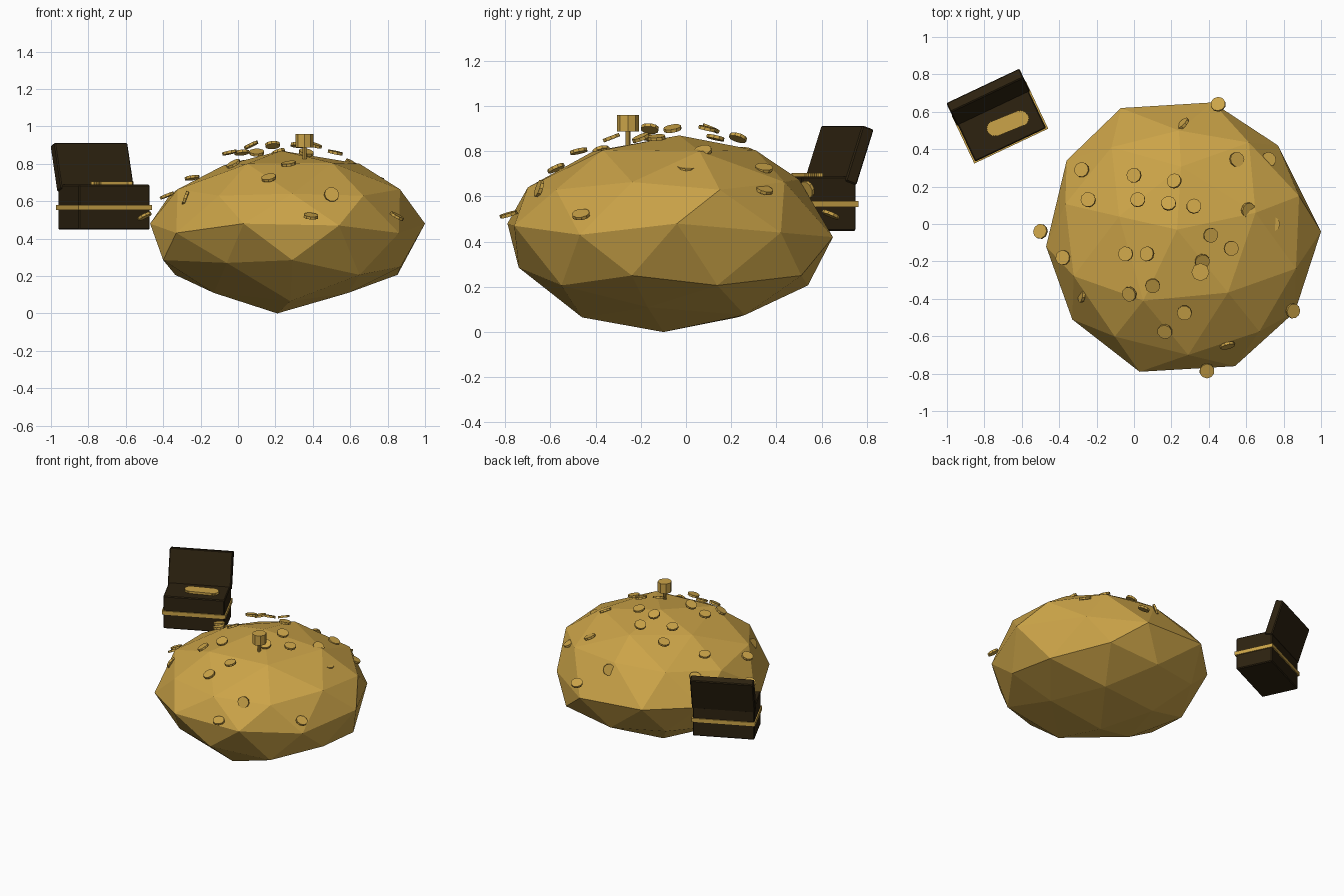
import bpy, bmesh, math, random
from mathutils import Matrix, Vector

if "Cube" in bpy.data.objects:
    bpy.data.objects.remove(bpy.data.objects["Cube"])

random.seed(7)


def material(name, rgb):
    m = bpy.data.materials.new(name)
    m.diffuse_color = (*rgb, 1)
    m.use_nodes = True
    m.node_tree.nodes["Principled BSDF"].inputs["Base Color"].default_value = m.diffuse_color
    return m


GOLD = material("gold", (0.60, 0.37, 0.065))
WOOD = material("dark wood", (0.026, 0.016, 0.005))


def finish(name, bm, mat, matrix=None):
    if matrix is not None:
        bmesh.ops.transform(bm, matrix=matrix, verts=bm.verts)
    me = bpy.data.meshes.new(name)
    bm.to_mesh(me)
    bm.free()
    me.materials.append(mat)
    ob = bpy.data.objects.new(name, me)
    bpy.context.collection.objects.link(ob)
    return ob


def cylinder(name, r, h, sides, mat, matrix):
    bm = bmesh.new()
    bmesh.ops.create_cone(bm, cap_ends=True, segments=sides, radius1=r, radius2=r, depth=h)
    return finish(name, bm, mat, matrix)


def box(name, size, mat, matrix, bevel=0.0):
    bm = bmesh.new()
    bmesh.ops.create_cube(bm, size=1)
    bmesh.ops.scale(bm, vec=size, verts=bm.verts)
    if bevel:
        bmesh.ops.bevel(bm, geom=bm.edges[:], offset=bevel, segments=1, affect='EDGES')
    return finish(name, bm, mat, matrix)


# Treasure mound: faceted ellipsoid with uneven corners
CENTRE = Vector((0.265, -0.07, 0.435))
RADII = Vector((0.735, 0.717, 0.435))
CORNERS = [
    # rim
    (1.0, -0.04, 0.48), (0.77, 0.42, 0.44), (0.42, 0.65, 0.42), (-0.07, 0.62, 0.45),
    (-0.36, 0.34, 0.44), (-0.47, -0.12, 0.48), (-0.33, -0.51, 0.43),
    (0.03, -0.79, 0.48), (0.54, -0.76, 0.47), (0.86, -0.47, 0.43),
    # underside
    (0.21, -0.10, 0.0), (0.29, -0.74, 0.285), (-0.06, -0.60, 0.27), (-0.40, -0.29, 0.285),
    (0.87, -0.24, 0.25), (0.59, -0.17, 0.11), (-0.13, -0.20, 0.11), (0.28, -0.46, 0.065),
    (0.47, 0.26, 0.075), (0.63, 0.51, 0.25),
    # top
    (0.23, -0.03, 0.87), (0.29, -0.70, 0.64), (0.24, 0.50, 0.675), (0.05, -0.41, 0.80),
    (0.65, 0.06, 0.80), (-0.08, 0.04, 0.79),
]
bm = bmesh.new()
bmesh.ops.create_icosphere(bm, subdivisions=2, radius=1)
bmesh.ops.rotate(bm, verts=bm.verts, matrix=Matrix.Rotation(math.radians(20), 3, 'Z'))
for v in bm.verts:
    v.co = CENTRE + Vector(a * b for a, b in zip(v.co, RADII))
base = {v: v.co.copy() for v in bm.verts}
for c in CORNERS:
    p = Vector(c)
    min(base, key=lambda v: (base[v] - p).length).co = p
finish("treasure_mound", bm, GOLD)

# Loose coins scattered over the mound, grouped by height
COINS = {
    0.90: [(0.41, -0.06), (0.07, -0.16), (0.185, 0.11), (0.32, 0.095)],
    0.86: [(0.52, -0.13), (-0.045, -0.16), (0.10, -0.33), (0.02, 0.13), (0.215, 0.23),
           (0.365, -0.20)],
    0.80: [(0.61, 0.075), (-0.025, -0.375), (0.27, -0.475), (0.0, 0.26)],
    0.725: [(0.74, 0.0), (0.165, -0.575), (0.55, 0.345), (-0.245, 0.13)],
    0.63: [(0.72, 0.345), (-0.28, 0.29), (-0.38, -0.18)],
    0.52: [(0.85, -0.465), (0.39, -0.785), (0.45, 0.64), (-0.50, -0.04)],
}
STEEP = [(0.26, 0.535, 0.63), (-0.28, -0.38, 0.615), (0.50, -0.65, 0.635)]


def coin(x, y, z, tilt):
    # lean roughly downhill
    turn = math.atan2(y - CENTRE.y, x - CENTRE.x) + random.uniform(-0.8, 0.8)
    m = (Matrix.Translation((x, y, z)) @ Matrix.Rotation(turn, 4, 'Z')
         @ Matrix.Rotation(tilt, 4, 'Y'))
    cylinder("coin", 0.04, 0.015, 10, GOLD, m)


for z, spots in COINS.items():
    for x, y in spots:
        coin(x, y, z, random.uniform(0.2, 0.6))
for spot in STEEP:
    coin(*spot, 1.25)

# Goblet standing on the mound
for name, r, z0, z1 in [("goblet_stem", 0.011, 0.80, 0.90), ("goblet_cup", 0.048, 0.888, 0.96)]:
    cylinder(name, r, z1 - z0, 8, GOLD, Matrix.Translation((0.355, -0.257, (z0 + z1) / 2)))

# Open chest: body, metal band, leaning lid and heap of gold
CHEST = Matrix.Translation((-0.716, 0.543, 0)) @ Matrix.Rotation(math.radians(25.3), 4, 'Z')


def in_chest(x, y, z):
    return CHEST @ Matrix.Translation((x, y, z))


box("chest_body", (0.42, 0.265, 0.24), WOOD, in_chest(0, 0, 0.568), 0.006)
box("chest_band", (0.437, 0.28, 0.027), GOLD, in_chest(0, 0, 0.567))
box("chest_lid", (0.432, 0.058, 0.26), WOOD,
    in_chest(0, 0.148, 0.782) @ Matrix.Rotation(math.radians(-19), 4, 'X'), 0.006)

# Heap: oblong plate with a notched edge
bm = bmesh.new()
ring = []
for i in range(48):
    a = 2 * math.pi * (i + 0.5) / 48
    r = 0.045 if i % 2 else 0.040
    ring.append(bm.verts.new((0.075 * math.copysign(1, math.cos(a)) + r * math.cos(a),
                              r * math.sin(a), -0.012)))
face = bm.faces.new(ring)
out = bmesh.ops.extrude_face_region(bm, geom=[face])
bmesh.ops.translate(bm, vec=(0, 0, 0.026),
                    verts=[g for g in out["geom"] if isinstance(g, bmesh.types.BMVert)])
bmesh.ops.recalc_face_normals(bm, faces=bm.faces)
finish("chest_gold", bm, GOLD,
       in_chest(0.035, -0.022, 0.69) @ Matrix.Rotation(math.radians(-5), 4, 'Z'))
